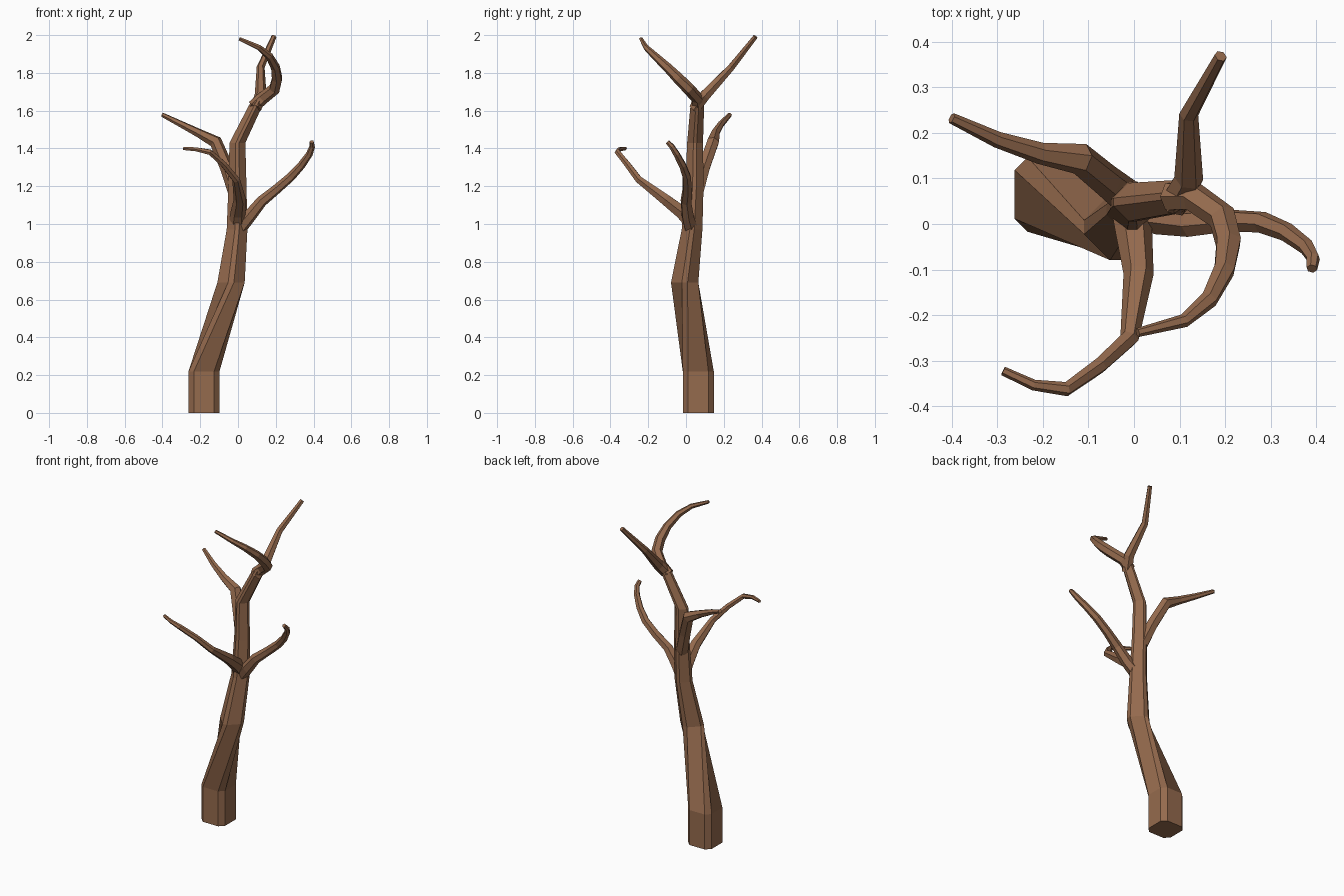
import bpy, bmesh, math
from mathutils import Vector

bark = bpy.data.materials.new("bark")
bark.diffuse_color = (0.30, 0.145, 0.075, 1)

# cross-sections: chamfered square for the trunk, hexagon for branches
CHAMFERED = [(1, -.65), (1, .65), (.65, 1), (-.65, 1),
             (-1, .65), (-1, -.65), (-.65, -1), (.65, -1)]
HEXAGON = [(math.cos(i * math.pi / 3), math.sin(i * math.pi / 3)) for i in range(6)]


def make_tube(name, path, section, level=False):
    """Sweep a section along points (x, y, z, radius, twist in degrees)."""
    pts = [Vector(p[:3]) for p in path]
    bm = bmesh.new()
    rings = []
    u = Vector((1, 0, 0))
    for i, p in enumerate(path):
        a = (pts[i] - pts[i - 1]).normalized() if i else Vector()
        b = (pts[i + 1] - pts[i]).normalized() if i < len(pts) - 1 else Vector()
        t = Vector((0, 0, 1)) if level else (a + b).normalized()
        if i == 0 and abs(u.dot(t)) > .8:
            u = Vector((0, 1, 0))
        u = (u - t * u.dot(t)).normalized()
        v = t.cross(u)
        tw = math.radians(p[4]) if len(p) > 4 else 0
        c, s = math.cos(tw), math.sin(tw)
        rings.append([bm.verts.new(pts[i] + p[3] * (u * (x * c - y * s) + v * (x * s + y * c)))
                      for x, y in section])
    n = len(section)
    for r0, r1 in zip(rings, rings[1:]):
        for k in range(n):
            bm.faces.new((r0[k], r0[(k + 1) % n], r1[(k + 1) % n], r1[k]))
    bm.faces.new(rings[0][::-1])
    bm.faces.new(rings[-1])
    bmesh.ops.recalc_face_normals(bm, faces=bm.faces)
    me = bpy.data.meshes.new(name)
    bm.to_mesh(me)
    bm.free()
    me.materials.append(bark)
    ob = bpy.data.objects.new(name, me)
    bpy.context.collection.objects.link(ob)


# trunk with level rings, twisting above the stump
make_tube("trunk", [
    (-.18, .065, 0, .082), (-.18, .065, .22, .082), (-.037, -.007, .69, .062, 45),
    (-.005, .032, .97, .047, 45), (-.003, .045, 1.2, .041, 45),
    (-.003, .048, 1.43, .036, 45), (.095, .06, 1.63, .031, 45),
    (.115, .062, 1.67, .022, 45)], CHAMFERED, True)

# branches
make_tube("top_back_branch", [
    (.09, .045, 1.61, .034), (.12, .10, 1.68, .032),
    (.12, .24, 1.83, .021), (.19, .368, 1.992, .014)], HEXAGON)
make_tube("top_front_branch", [
    (.08, .06, 1.62, .034), (.13, .06, 1.665, .033), (.193, .015, 1.715, .032), (.207, -.04, 1.77, .03),
    (.198, -.10, 1.83, .025), (.165, -.165, 1.89, .02),
    (.11, -.212, 1.935, .015), (.008, -.238, 1.98, .010)], HEXAGON)
make_tube("left_branch", [
    (-.01, .055, 1.16, .04), (-.06, .095, 1.30, .036), (-.118, .143, 1.435, .035),
    (-.205, .155, 1.48, .024), (-.30, .185, 1.528, .018),
    (-.40, .232, 1.578, .012)], HEXAGON)
make_tube("right_branch", [
    (.0, .03, .97, .04), (.06, .01, 1.04, .035), (.125, .0, 1.12, .03), (.205, .007, 1.185, .026),
    (.28, .004, 1.25, .024), (.335, -.018, 1.31, .021), (.378, -.05, 1.37, .018),
    (.393, -.075, 1.41, .015), (.39, -.098, 1.435, .012)], HEXAGON)
make_tube("front_branch", [
    (-.005, .035, 1.0, .045), (0, -.02, 1.06, .04), (.01, -.11, 1.13, .033),
    (-.01, -.25, 1.235, .021), (-.075, -.31, 1.315, .018), (-.148, -.362, 1.38, .016),
    (-.22, -.353, 1.395, .012), (-.287, -.322, 1.40, .010)], HEXAGON)
